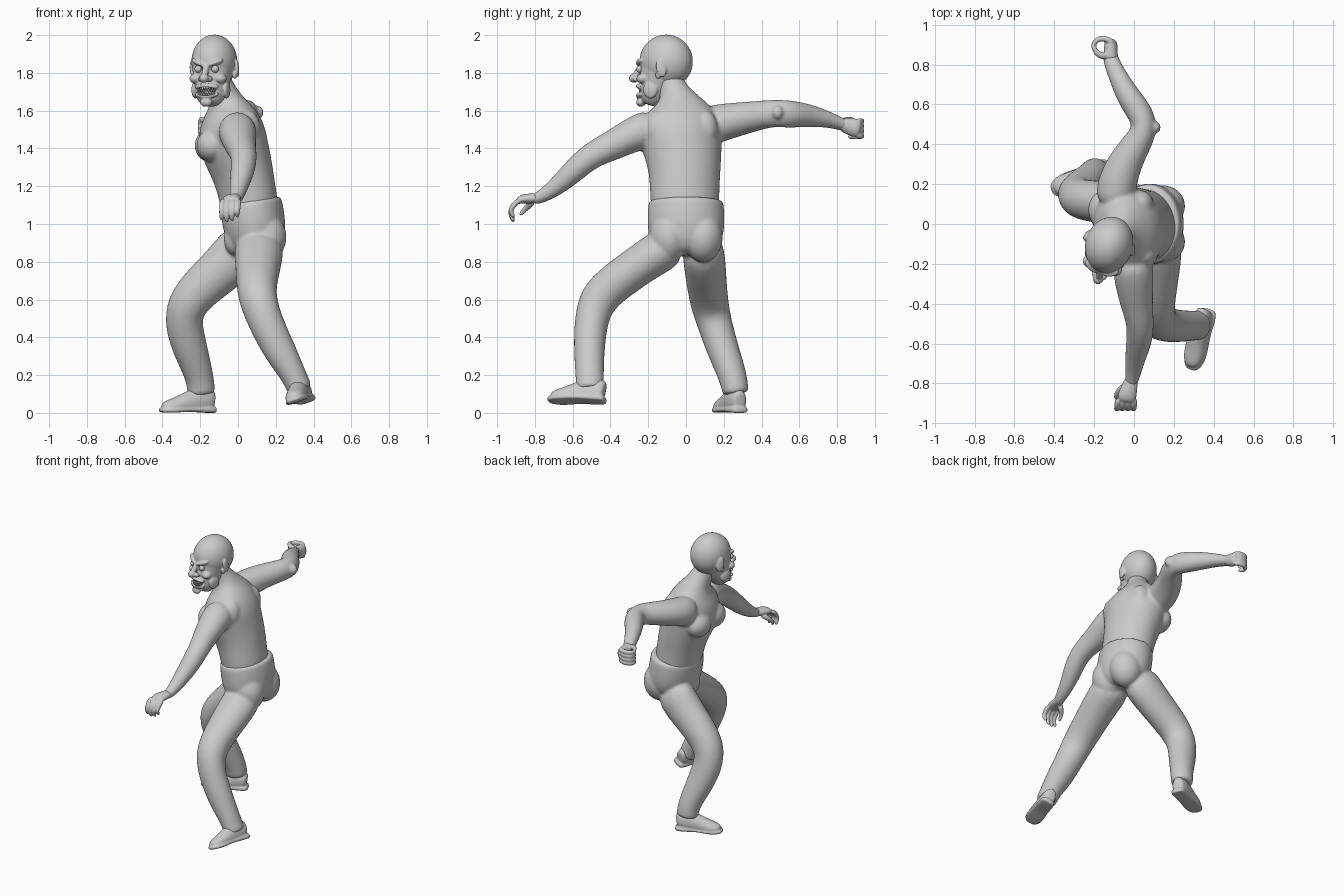
import bpy, bmesh
from math import cos, sin, pi, radians, copysign
from mathutils import Vector, Matrix


def loft(bm, rings, ref, n=16, p=1.0):
    """Closed tube through rings (x, y, z, radius along ref, other radius); p < 1 is boxy."""
    pts = [Vector(r[:3]) for r in rings]
    loops = []
    for i, r in enumerate(rings):
        t = (pts[min(i + 1, len(pts) - 1)] - pts[max(i - 1, 0)]).normalized()
        s = Vector(ref)
        s = (s - t * s.dot(t)).normalized()
        u = t.cross(s)
        loop = []
        for k in range(n):
            c, d = cos(2 * pi * k / n), sin(2 * pi * k / n)
            c, d = copysign(abs(c) ** p, c), copysign(abs(d) ** p, d)
            loop.append(bm.verts.new(pts[i] + (s * r[3] * c + u * r[4] * d) * 1.03))
        loops.append(loop)
    for a, b in zip(loops, loops[1:]):
        for k in range(n):
            bm.faces.new((a[k], a[(k + 1) % n], b[(k + 1) % n], b[k]))
    bm.faces.new(loops[0][::-1])
    bm.faces.new(loops[-1])


def tube(bm, pts, radii, ref=(0.3, 0.2, 0.9), n=10):
    loft(bm, [(*q, r, r) for q, r in zip(pts, radii)], ref, n)


def ball(bm, c, r, rot=(0, 0, 0)):
    m = Matrix.Translation(c)
    for ang, axis in zip(rot, 'XYZ'):
        m = m @ Matrix.Rotation(radians(ang), 4, axis)
    m = m @ Matrix.Diagonal((*[v * 1.03 for v in r], 1))
    bmesh.ops.create_uvsphere(bm, u_segments=16, v_segments=10, radius=1, matrix=m)


def build(name, bm, voxel=None, matrix=None, cutter=None, smooth=4):
    """Turn a bmesh into an object, fusing its overlapping pieces into one skin."""
    bmesh.ops.recalc_face_normals(bm, faces=bm.faces)
    if matrix:
        bm.transform(matrix)
    for f in bm.faces:
        f.smooth = True
    me = bpy.data.meshes.new(name)
    bm.to_mesh(me)
    bm.free()
    ob = bpy.data.objects.new(name, me)
    bpy.context.collection.objects.link(ob)
    if voxel:
        ob.modifiers.new("round", 'SUBSURF').levels = 2
        rm = ob.modifiers.new("fuse", 'REMESH')
        rm.mode, rm.voxel_size, rm.use_smooth_shade = 'VOXEL', voxel, True
        sm = ob.modifiers.new("relax", 'SMOOTH')
        sm.factor, sm.iterations = 0.5, smooth
        if cutter:
            bo = ob.modifiers.new("carve", 'BOOLEAN')
            bo.operation, bo.object, bo.solver = 'DIFFERENCE', cutter, 'EXACT'
        bpy.ops.object.select_all(action='DESELECT')
        bpy.context.view_layer.objects.active = ob
        ob.select_set(True)
        bpy.ops.object.convert(target='MESH')
    return ob


# torso, neck and both arms
bm = bmesh.new()
loft(bm, [(.08, 0, 1.0, .18, .145), (.052, -.008, 1.15, .182, .15), (.025, -.005, 1.28, .188, .16),
          (-.02, -.02, 1.4, .21, .18), (-.035, -.03, 1.5, .225, .175), (-.042, -.03, 1.58, .2, .14),
          (-.06, -.04, 1.645, .12, .09), (-.08, -.06, 1.7, .074, .072),
          (-.11, -.09, 1.77, .066, .066), (-.12, -.1, 1.82, .06, .06)], (.2, -1, 0))
for y, x in ((-.11, -.14), (.07, -.15)):                     # chest muscles
    ball(bm, (x, y, 1.415), (.08, .1, .085))
for y, x in ((-.15, .05), (.1, .03)):                        # shoulder blades
    ball(bm, (x, y, 1.5), (.07, .07, .1))
loft(bm, [(-.1, .08, 1.51, .11, .1), (-.085, .22, 1.545, .095, .1), (-.025, .35, 1.568, .08, .08),
          (.055, .46, 1.588, .07, .066), (.045, .54, 1.582, .074, .068), (-.03, .64, 1.577, .062, .06),
          (-.085, .75, 1.555, .043, .046), (-.115, .82, 1.53, .034, .04),
          (-.125, .86, 1.515, .03, .035)], (0, 0, 1))
ball(bm, (.105, .485, 1.59), (.03, .03, .035))               # bent elbow
loft(bm, [(-.01, -.15, 1.52, .1, .11), (0, -.28, 1.475, .1, .09), (.012, -.4, 1.41, .08, .078),
          (.033, -.5, 1.365, .068, .068), (.028, -.58, 1.295, .066, .064), (.005, -.68, 1.2, .05, .05),
          (-.008, -.77, 1.14, .036, .034), (-.02, -.82, 1.125, .03, .025)], (1, 0, 0))
build("shirt_and_arms", bm, .01)

# trousers: pelvis and both legs
bm = bmesh.new()
loft(bm, [(.066, 0, 1.13, .192, .158), (.068, 0, 1.115, .198, .163), (.085, 0, 1.0, .205, .168),
          (.1, 0, .9, .19, .15), (.1, 0, .83, .12, .1)], (0, -1, 0))
for y in (-.09, .09):                                        # seat
    ball(bm, (.145, y, .93), (.112, .105, .13))
ball(bm, (-.015, -.03, .92), (.06, .07, .085))               # fly
loft(bm, [(.11, -.05, .91, .135, .12), (.11, -.2, .815, .125, .105), (.1, -.35, .71, .11, .105),
          (.1, -.47, .61, .1, .105), (.145, -.505, .48, .092, .088), (.225, -.513, .32, .086, .08),
          (.295, -.51, .2, .066, .074), (.325, -.508, .13, .066, .074),
          (.332, -.508, .115, .062, .07)], (1, 0, 0))
loft(bm, [(.07, .085, .92, .11, .15), (-.06, .1, .78, .11, .125), (-.18, .11, .68, .105, .115),
          (-.28, .125, .57, .1, .107), (-.29, .155, .46, .09, .1), (-.248, .2, .32, .084, .09),
          (-.202, .25, .19, .074, .073), (-.195, .262, .115, .07, .074),
          (-.194, .264, .1, .066, .07)], (0, 1, 0))
build("trousers", bm, .01)

# shoes, made pointing to -y and then placed
for name, loc, yaw, roll in (("right_shoe", (-.195, .26, 0), -67, 0),
                             ("left_shoe", (.357, -.505, .055), -16, -20)):
    bm = bmesh.new()
    loft(bm, [(0, .073, .06, .025, .05), (0, .06, .062, .043, .06), (0, 0, .068, .05, .08),
              (0, -.08, .05, .05, .06), (0, -.15, .035, .055, .045), (0, -.2, .03, .045, .034),
              (0, -.225, .027, .022, .02)], (1, 0, 0))
    for v in bm.verts:
        v.co.z = max(v.co.z, .006)
    loft(bm, [(0, .082, .016, .03, .016), (0, .065, .016, .048, .016), (0, 0, .017, .05, .016),
              (0, -.07, .02, .05, .012), (0, -.15, .014, .06, .013), (0, -.205, .014, .05, .013),
              (0, -.24, .016, .025, .012)], (1, 0, 0), p=.5)
    build(name, bm, .006, Matrix.Translation(loc) @ Matrix.Rotation(radians(yaw), 4, 'Z')
          @ Matrix.Rotation(radians(roll), 4, 'Y'), smooth=2)

# left hand: open, fingers hanging down
bm = bmesh.new()
loft(bm, [(-.01, -.77, 1.14, .032, .026), (-.02, -.81, 1.135, .038, .026),
          (-.035, -.86, 1.135, .048, .025), (-.04, -.895, 1.12, .045, .018)], (1, 0, 0))
for k in range(4):
    x = -.08 + .028 * k
    drop = (.01, 0, .005, .025)[k]
    tube(bm, [(x, -.875, 1.13), (x - .004, -.912, 1.105), (x - .006, -.93, 1.07),
              (x - .008, -.925, 1.035 + drop), (x - .006, -.91, 1.008 + drop)],
         (.015, .016, .014, .013, .009), (1, 0, 0))
tube(bm, [(-.04, -.81, 1.12), (-.075, -.835, 1.095), (-.09, -.862, 1.068), (-.09, -.88, 1.045)],
     (.02, .018, .014, .009))
build("left_hand", bm, .005, smooth=2)

# right hand: loose fist, thumb on top
bm = bmesh.new()
loft(bm, [(-.11, .81, 1.535, .032, .036), (-.118, .85, 1.52, .042, .034),
          (-.115, .9, 1.508, .05, .034), (-.12, .925, 1.503, .046, .026)], (0, 0, 1))
for k in range(4):
    z = 1.545 - .026 * k
    tube(bm, [(-.1, .905, z), (-.14, .932, z), (-.18, .93, z - .002), (-.205, .905, z - .004),
              (-.2, .872, z - .005), (-.175, .862, z - .005)],
         (.015, .016, .015, .015, .014, .01), (0, 0, 1))
tube(bm, [(-.135, .84, 1.54), (-.17, .845, 1.55), (-.195, .865, 1.555), (-.2, .89, 1.555)],
     (.02, .018, .014, .01))
build("right_hand", bm, .005, smooth=2)

# head, made facing -y and then turned over the shoulder
HEAD = Matrix.Translation((-.125, -.105, 1.86)) @ Matrix.Rotation(radians(-18), 4, 'Z')
cut = bmesh.new()
ball(cut, (0, -.155, -.157), (.062, .045, .022))             # mouth opening
for s in (-1, 1):
    ball(cut, (.047 * s, -.146, -.04), (.027, .026, .021))   # eye sockets
cutter = build("head_cutter", cut, matrix=HEAD)
cutter.hide_render = True

bm = bmesh.new()
ball(bm, (0, 0, 0), (.12, .145, .14))
loft(bm, [(0, -.02, .03, .11, .12), (0, -.036, -.06, .104, .106), (0, -.05, -.12, .095, .094),
          (0, -.07, -.18, .082, .074), (0, -.085, -.215, .06, .055),
          (0, -.09, -.232, .035, .035)], (1, 0, 0))
ball(bm, (0, -.14, -.215), (.034, .024, .024))               # chin
tube(bm, [(0, -.13, -.01), (0, -.152, -.045), (0, -.172, -.078)], (.018, .016, .022), (1, 0, 0))
ball(bm, (0, -.18, -.088), (.026, .026, .024))               # nose tip
for s in (-1, 1):
    ball(bm, (.024 * s, -.158, -.092), (.016, .019, .015))   # nostrils
    ball(bm, (.046 * s, -.13, -.006), (.048, .022, .015), (0, -22 * s, 20 * s))   # brows
    ball(bm, (.07 * s, -.107, -.09), (.032, .034, .026))     # cheeks
    ball(bm, (.088 * s, -.06, -.15), (.016, .04, .045))      # jaw muscles
    ball(bm, (.122 * s, .012, -.035), (.011, .028, .048), (12, 0, 18 * s))        # ears
    ball(bm, (.116 * s, -.006, -.07), (.012, .016, .022))
for zc, dz in ((-.13, -.004), (-.184, .014)):                # lips
    tube(bm, [(x, -.152 + 6 * x * x, zc + dz * (x / .066) ** 2) for x in
              (-.066, -.045, -.02, 0, .02, .045, .066)], [.009] + [.013] * 5 + [.009], (0, 0, 1))
build("head", bm, .005, HEAD, cutter, smooth=2)
bpy.data.objects.remove(cutter)

# eyeballs
bm = bmesh.new()
for s in (-1, 1):
    ball(bm, (.047 * s, -.131, -.04), (.019, .019, .019))
build("eyes", bm, matrix=HEAD)

# pointed teeth in two rows
bm = bmesh.new()
for z, turn, count in ((-.147, 180, 8), (-.168, 0, 7)):
    for k in range(count):
        x = (k - (count - 1) / 2) * .0135
        m = Matrix.Translation((x, -.143 + 5 * x * x, z)) @ Matrix.Rotation(radians(turn), 4, 'X')
        bmesh.ops.create_cone(bm, cap_ends=True, segments=8, radius1=.0075, radius2=.002,
                              depth=.026, matrix=m)
build("teeth", bm, matrix=HEAD)
